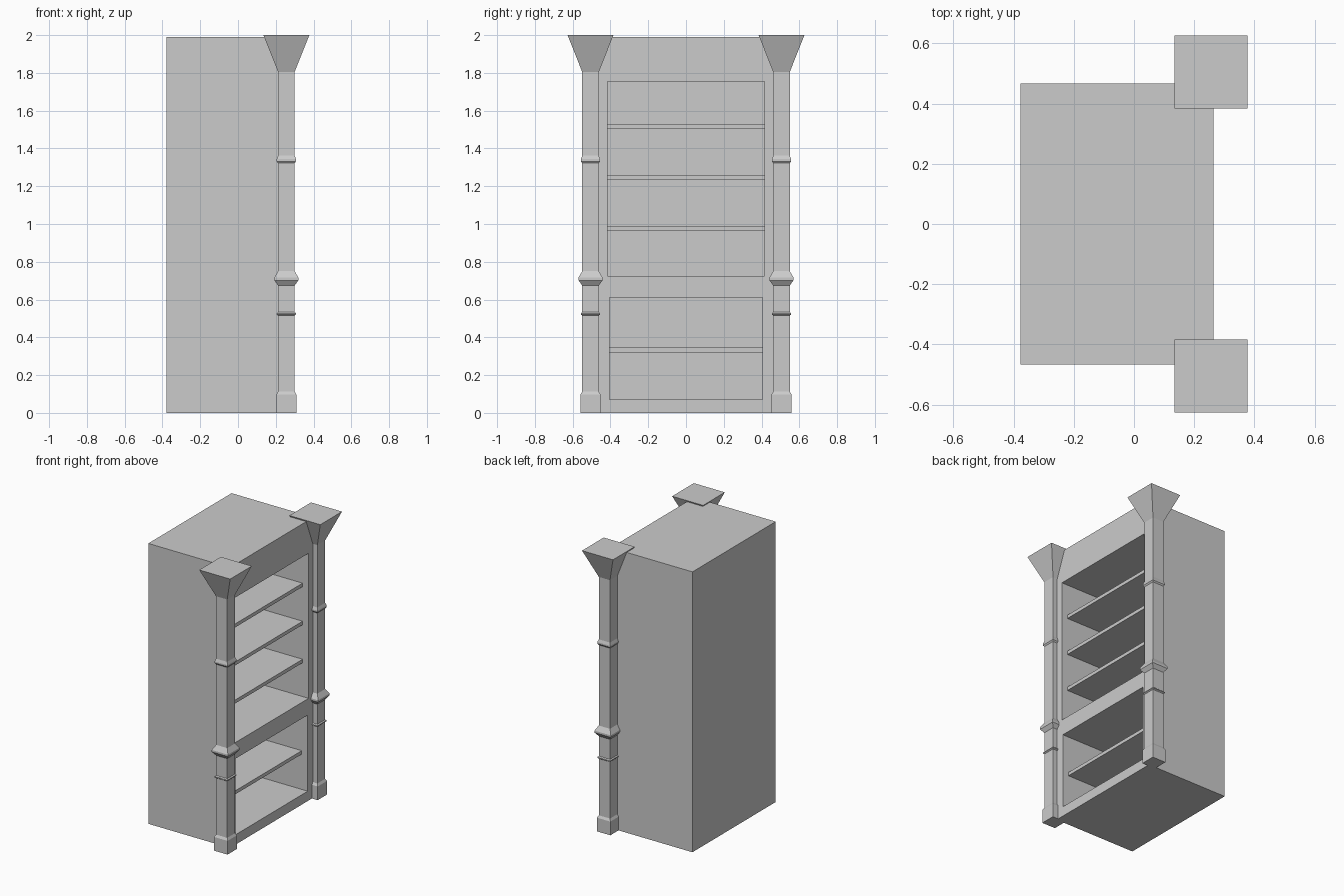
import bpy, bmesh

if "Cube" in bpy.data.objects:
    bpy.data.objects.remove(bpy.data.objects["Cube"])


def box(name, x0, x1, y0, y1, z0, z1):
    bm = bmesh.new()
    bmesh.ops.create_cube(bm, size=1)
    for v in bm.verts:
        v.co.x = x1 if v.co.x > 0 else x0
        v.co.y = y1 if v.co.y > 0 else y0
        v.co.z = z1 if v.co.z > 0 else z0
    return finish(name, bm)


def finish(name, bm):
    bmesh.ops.recalc_face_normals(bm, faces=bm.faces)
    me = bpy.data.meshes.new(name)
    bm.to_mesh(me)
    bm.free()
    ob = bpy.data.objects.new(name, me)
    bpy.context.collection.objects.link(ob)
    return ob


def square_column(name, cx, cy, profile):
    # stack of square rings, profile = (half width, height)
    bm = bmesh.new()
    rings = [[bm.verts.new((cx + sx * h, cy + sy * h, z))
              for sx, sy in ((-1, -1), (1, -1), (1, 1), (-1, 1))]
             for h, z in profile]
    for a, b in zip(rings, rings[1:]):
        for i in range(4):
            j = (i + 1) % 4
            bm.faces.new((a[i], a[j], b[j], b[i]))
    bm.faces.new(rings[0][::-1])
    bm.faces.new(rings[-1])
    return finish(name, bm)


FRONT, BACK, INNER_BACK, SHELF_FRONT = 0.264, -0.3775, -0.35, 0.217

# Cabinet carcass
cabinet = box("cabinet", BACK, FRONT, -0.467, 0.467, 0, 1.99)

# Compartments: half width, bottom, top, shelf undersides
compartments = {
    "upper": (0.415, 0.725, 1.755, (0.965, 1.235, 1.505)),
    "lower": (0.405, 0.07, 0.61, (0.32,)),
}
for label, (w, z0, z1, shelves) in compartments.items():
    # Hollow out the opening
    cutter = box(label + "_cutter", INNER_BACK, FRONT + 0.1, -w, w, z0, z1)
    cutter.hide_render = True
    mod = cabinet.modifiers.new(label + "_opening", 'BOOLEAN')
    mod.operation = 'DIFFERENCE'
    mod.solver = 'EXACT'
    mod.object = cutter
    bpy.context.view_layer.objects.active = cabinet
    bpy.ops.object.modifier_apply(modifier=mod.name)
    bpy.data.objects.remove(cutter)
    # Shelves set back from the front edge
    for i, z in enumerate(shelves):
        box(f"{label}_shelf_{i + 1}", INNER_BACK, SHELF_FRONT, -w, w, z, z + 0.025)

# Columns with plinth, three collars and flared capital, mirrored across y
S = 0.044
profile = [
    (0.053, 0), (0.053, 0.097), (S, 0.113),
    (S, 0.515), (0.051, 0.521), (0.051, 0.527), (S, 0.533),
    (S, 0.675), (0.064, 0.702), (0.064, 0.716), (S, 0.75),
    (S, 1.322), (0.051, 1.332), (0.051, 1.343), (S, 1.362),
    (S, 1.805), (0.1215, 2.0),
]
columns = square_column("front_columns", 0.256, 0.5055, profile)
mirror = columns.modifiers.new("mirror", 'MIRROR')
mirror.use_axis = (False, True, False)
